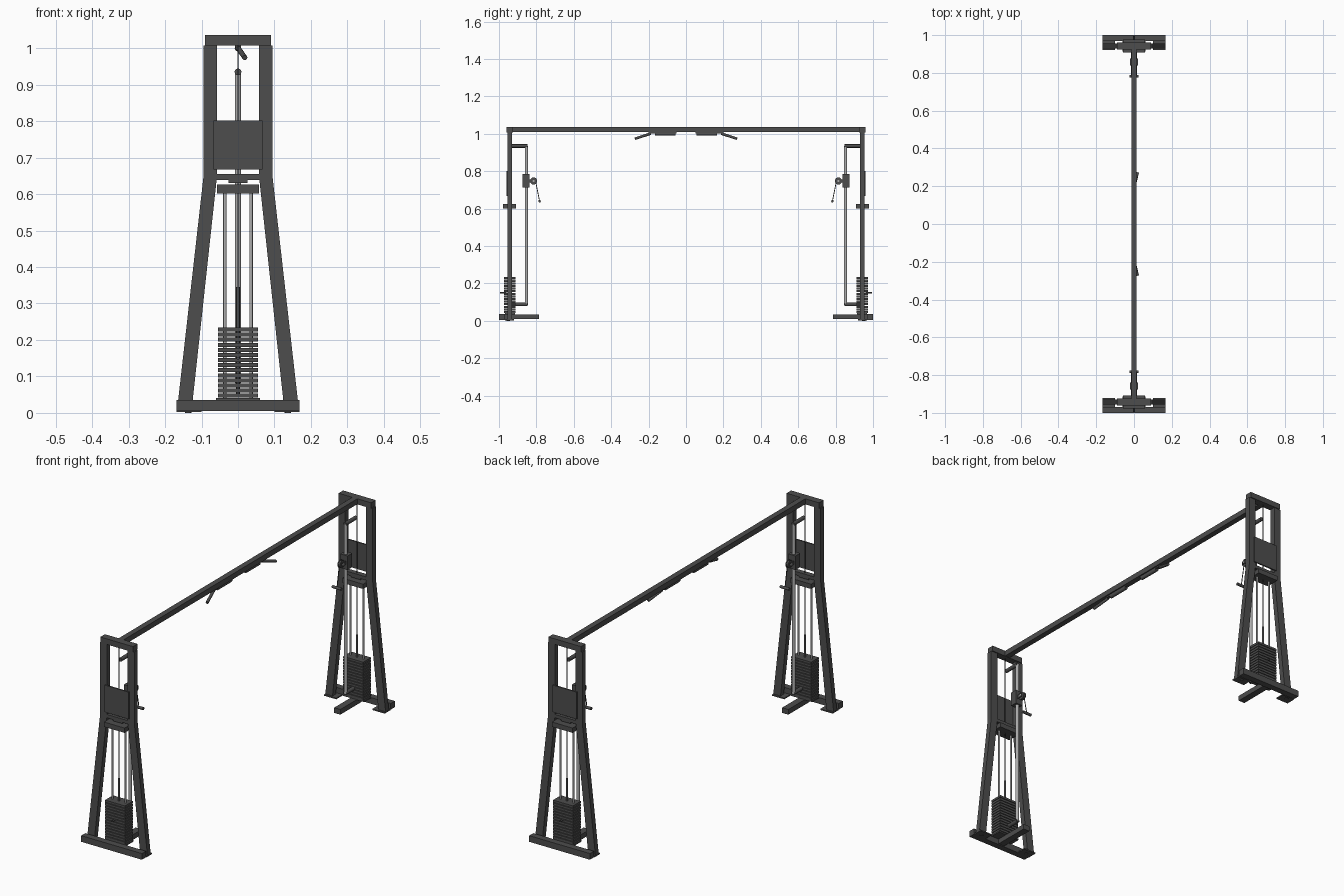
import bpy, bmesh, math
from mathutils import Vector, Matrix

if "Cube" in bpy.data.objects:
    bpy.data.objects.remove(bpy.data.objects["Cube"])


def material(name, v):
    m = bpy.data.materials.new(name)
    m.diffuse_color = (v, v, v, 1)
    m.use_nodes = True
    m.node_tree.nodes["Principled BSDF"].inputs["Base Color"].default_value = m.diffuse_color
    return m


DARK = material("dark grey steel", 0.075)
CHROME = material("polished steel", 0.42)


def finish(name, bm, mat, axes=(False, True), smooth=False):
    """Turn a bmesh into an object, mirrored across the chosen x / y planes."""
    bmesh.ops.recalc_face_normals(bm, faces=bm.faces)
    me = bpy.data.meshes.new(name)
    bm.to_mesh(me)
    bm.free()
    ob = bpy.data.objects.new(name, me)
    bpy.context.collection.objects.link(ob)
    me.materials.append(mat)
    if any(axes):
        mod = ob.modifiers.new("mirror", 'MIRROR')
        mod.use_axis = (axes[0], axes[1], False)
        mod.use_mirror_merge = False
    if smooth:
        bpy.ops.object.select_all(action='DESELECT')
        bpy.context.view_layer.objects.active = ob
        ob.select_set(True)
        bpy.ops.object.shade_smooth_by_angle(angle=math.radians(40))
    return ob


def add_box(bm, x, y, z):
    size = [b - a for a, b in (x, y, z)]
    mid = [(a + b) / 2 for a, b in (x, y, z)]
    bmesh.ops.create_cube(bm, size=1, matrix=Matrix.Translation(mid) @ Matrix.Diagonal((*size, 1)))


def box(name, x, y, z, mat=DARK, axes=(False, True)):
    bm = bmesh.new()
    add_box(bm, x, y, z)
    return finish(name, bm, mat, axes)


def add_rod(bm, a, b, r, sides=12):
    a, b = Vector(a), Vector(b)
    d = b - a
    m = Matrix.Translation((a + b) / 2) @ d.to_track_quat('Z', 'Y').to_matrix().to_4x4()
    bmesh.ops.create_cone(bm, cap_ends=True, segments=sides, radius1=r, radius2=r,
                          depth=d.length, matrix=m)


def rod(name, a, b, r, mat=DARK, axes=(False, True), sides=12):
    bm = bmesh.new()
    add_rod(bm, a, b, r, sides)
    return finish(name, bm, mat, axes, True)


BOTH = (True, True)
YC = -0.942            # centre line of a tower
LEG = (-0.955, -0.929)  # depth of the leg tubes

# Floor frame
box("base_bar", (-0.168, 0.168), (-1.0, -0.968), (0.005, 0.036))
box("floor_foot", (-0.017, 0.017), (-0.968, -0.785), (0.009, 0.035))
box("foot_plate", (0.1, 0.168), (-0.968, -0.92), (0.003, 0.009), axes=BOTH)
rod("foot_pad", (0.137, -0.95, 0), (0.137, -0.95, 0.004), 0.009, axes=BOTH)

# Legs: straight upright above, splayed below, extruded from one bent profile
bm = bmesh.new()
profile = [(0.058, 1.008), (0.095, 1.008), (0.095, 0.645), (0.167, 0.009),
           (0.127, 0.009), (0.058, 0.645)]
rings = [[bm.verts.new((x, y, z)) for x, z in profile] for y in LEG]
for i in range(6):
    j = (i + 1) % 6
    bm.faces.new((rings[0][i], rings[0][j], rings[1][j], rings[1][i]))
for r in rings:
    bm.faces.new((r[0], r[1], r[2], r[5]))
    bm.faces.new((r[2], r[3], r[4], r[5]))
finish("splayed_leg", bm, DARK, BOTH)

# Cross members
box("top_cross_bar", (-0.09, 0.09), (-0.96, -0.924), (1.008, 1.036))
box("middle_cross_bar", (-0.062, 0.062), LEG, (0.638, 0.655))
box("guide_plate", (-0.026, 0.026), (-0.952, -0.932), (0.63, 0.638))
box("guide_cross_bar", (-0.057, 0.057), (-0.978, -0.908), (0.602, 0.626))
box("front_panel", (-0.067, 0.067), (-0.961, -0.954), (0.667, 0.802))
box("overhead_beam", (-0.014, 0.014), (-0.93, 0.93), (1.009, 1.036), axes=(False, False))

# Pull-up grips below the beam
rod("straight_grip", (0, -0.167, 1.0), (0, -0.057, 1.0), 0.009)
rod("angled_grip", (0, -0.19, 1.001), (0.019, -0.272, 0.974), 0.007)
box("grip_mount", (-0.008, 0.008), (-0.2, -0.05), (1.003, 1.01))

# Weight stack with visible gaps
bm = bmesh.new()
N = 14
pitch = 0.195 / N
for i in range(N):
    z = 0.042 + i * pitch
    add_box(bm, (-0.055, 0.055), (-0.973, -0.911), (z, z + pitch * 0.78))
finish("weight_plates", bm, DARK)
box("stack_base", (-0.06, 0.06), (-0.968, -0.914), (0.034, 0.041))
rod("selector_pin", (0, -0.995, 0.15), (0, -0.96, 0.15), 0.004)
rod("selector_stem", (0, YC, 0.05), (0, YC, 0.345), 0.005)
rod("guide_rod", (0.036, YC, 0.036), (0.036, YC, 0.61), 0.0045, CHROME, BOTH)
rod("lift_cable", (0, YC, 0.34), (0, YC, 1.01), 0.002, sides=8)

# Adjustable pulley column
rod("column", (0, -0.853, 0.085), (0, -0.853, 0.935), 0.0085, CHROME)
rod("column_top_arm", (0, -0.932, 0.935), (0, -0.848, 0.935), 0.0095)
rod("column_bottom_arm", (0, -0.93, 0.088), (0, -0.848, 0.088), 0.0095)
box("carriage", (-0.02, 0.02), (-0.875, -0.838), (0.714, 0.784))
for s in (-1, 1):
    box("pulley_bracket", (s * 0.01 - 0.002, s * 0.01 + 0.002), (-0.84, -0.808), (0.74, 0.757))

# Pulley wheel with a grooved rim and pale hub
bm = bmesh.new()
for a, b, r in ((-0.007, -0.003, 0.019), (-0.003, 0.003, 0.016), (0.003, 0.007, 0.019)):
    add_rod(bm, (a, -0.815, 0.748), (b, -0.815, 0.748), r, 20)
finish("pulley_wheel", bm, DARK, smooth=True)
rod("pulley_hub", (-0.014, -0.815, 0.748), (0.014, -0.815, 0.748), 0.006, CHROME)

# Hanging cable and hand grip
rod("hand_cable", (0, -0.802, 0.736), (0, -0.783, 0.64), 0.002, sides=8)
rod("hand_grip", (-0.025, -0.783, 0.64), (0.025, -0.783, 0.64), 0.007)
